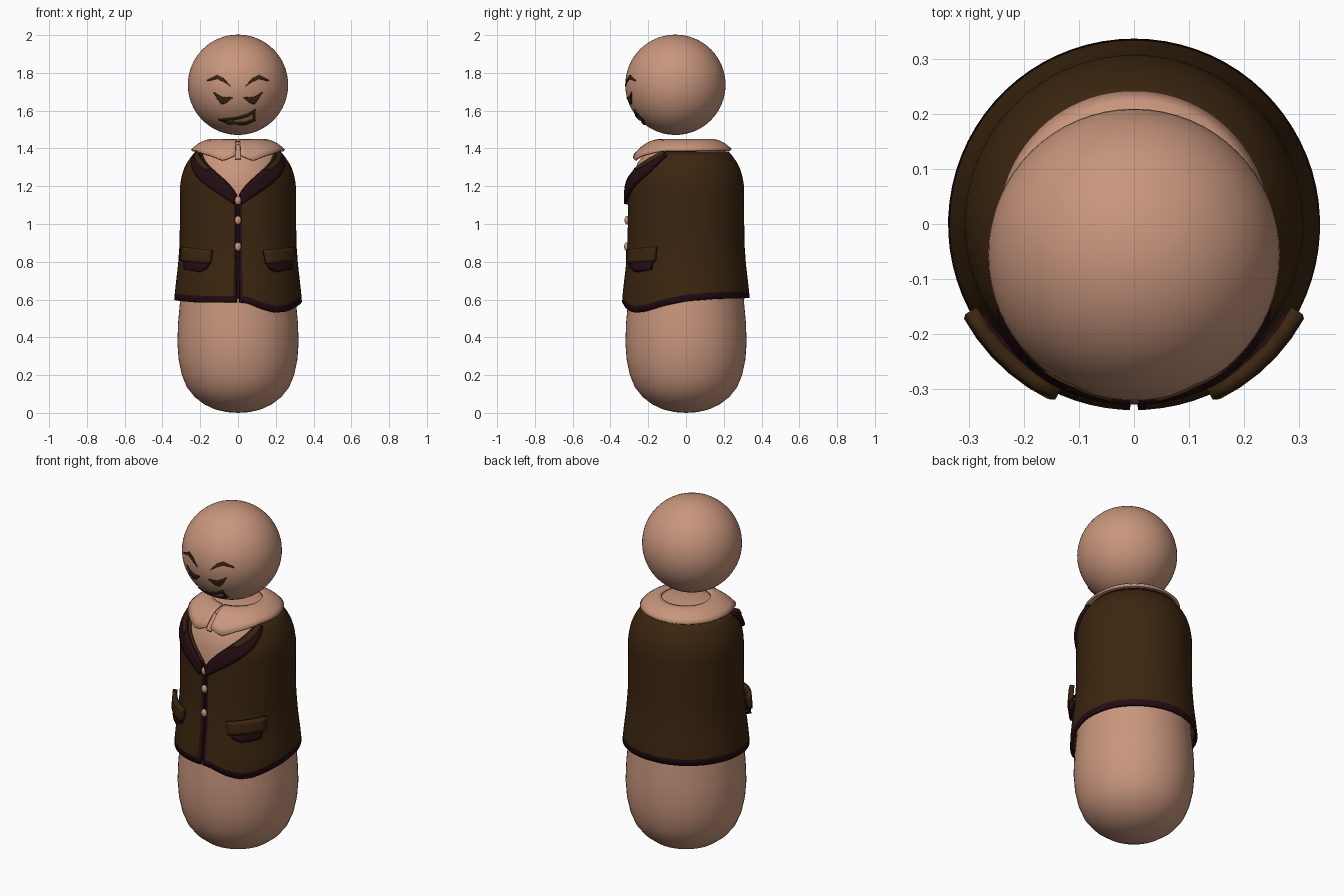
import bpy, bmesh
from math import sin, cos, sqrt, radians, pi

if "Cube" in bpy.data.objects:
    bpy.data.objects.remove(bpy.data.objects["Cube"])


def material(name, rgb):
    m = bpy.data.materials.new(name)
    m.use_nodes = True
    m.diffuse_color = (*rgb, 1)
    bsdf = m.node_tree.nodes["Principled BSDF"]
    bsdf.inputs["Base Color"].default_value = (*rgb, 1)
    bsdf.inputs["Roughness"].default_value = 0.7
    return m


SKIN = material("warm skin", (0.58, 0.305, 0.205))
BROWN = material("dark brown cloth", (0.044, 0.019, 0.005))
MAROON = material("maroon trim", (0.018, 0.004, 0.006))


def lookup(table, t):
    """Linear interpolation in a list of (key, value)."""
    if t <= table[0][0]:
        return table[0][1]
    for (k0, v0), (k1, v1) in zip(table, table[1:]):
        if t <= k1:
            return v0 + (v1 - v0) * (t - k0) / (k1 - k0)
    return table[-1][1]


def finish(bm, name, mats, thickness=0, offset=0, angle=35):
    me = bpy.data.meshes.new(name)
    bm.to_mesh(me)
    bm.free()
    ob = bpy.data.objects.new(name, me)
    bpy.context.collection.objects.link(ob)
    for m in mats:
        me.materials.append(m)
    if thickness:
        mod = ob.modifiers.new("Thickness", "SOLIDIFY")
        mod.thickness, mod.offset = thickness, offset
    bpy.ops.object.select_all(action="DESELECT")
    ob.select_set(True)
    bpy.context.view_layer.objects.active = ob
    bpy.ops.object.shade_smooth_by_angle(angle=radians(angle))
    return ob


def grid(columns, rows, point, closed=False, flip=False, mat=None):
    """Sheet of quads; point(i, j) gives each position."""
    bm = bmesh.new()
    vs = [[bm.verts.new(point(i, j)) for j in range(rows)] for i in range(columns)]
    for i in range(columns if closed else columns - 1):
        n = (i + 1) % columns
        for j in range(rows - 1):
            q = [vs[i][j], vs[n][j], vs[n][j + 1], vs[i][j + 1]]
            f = bm.faces.new(q[::-1] if flip else q)
            if mat:
                f.material_index = mat(i, j)
    return bm


def lathe(name, profile, mat, segments=64):
    def point(i, j):
        a, (r, z) = 2 * pi * i / segments, profile[j]
        return (r * sin(a), -r * cos(a), z)
    bm = grid(segments, len(profile), point, closed=True)
    bmesh.ops.remove_doubles(bm, verts=bm.verts, dist=1e-5)
    return finish(bm, name, [mat])


def ribbon(name, a, b, place, mat, thickness, steps=5, across=4, flip=False):
    """Curved plate between two edges a and b, laid on a surface by place()."""
    def along(pts, t):
        k = min(int(t), len(pts) - 2)
        return [p + (q - p) * (t - k) for p, q in zip(pts[k], pts[k + 1])]

    def point(i, j):
        p, q = along(a, i / steps), along(b, i / steps)
        return place(*[u + (v - u) * j / across for u, v in zip(p, q)])
    bm = grid((len(a) - 1) * steps + 1, across + 1, point, flip=flip)
    return finish(bm, name, [mat], thickness)


# Body
lathe("body", [(0, 0), (0.06, 0.004), (0.12, 0.018), (0.18, 0.046), (0.23, 0.085),
               (0.27, 0.135), (0.297, 0.2), (0.314, 0.28), (0.321, 0.37), (0.317, 0.48),
               (0.306, 0.6), (0.293, 0.8), (0.291, 1.15), (0.282, 1.24), (0.258, 1.32),
               (0.215, 1.38), (0.165, 1.42), (0.1, 1.436), (0, 1.44)], SKIN)

# Head
HEAD_Y, HEAD_Z, HEAD_R = -0.056, 1.737, 0.2655
bpy.ops.mesh.primitive_uv_sphere_add(segments=64, ring_count=32, radius=HEAD_R,
                                     location=(0, HEAD_Y, HEAD_Z))
head = bpy.context.object
head.name = "head"
head.data.materials.append(SKIN)
bpy.ops.object.shade_smooth()


def on_head(x, z):
    r = HEAD_R + 0.002
    return (x, HEAD_Y - sqrt(max(r * r - x * x - (z - HEAD_Z) ** 2, 0)), z)


# Face: brows, eyes and outlined grin
for side, word in ((1, "left"), (-1, "right")):
    def face(x, z, s=side):
        return on_head(s * x, z)
    ribbon(word + "_brow",
           [(0.04, 1.728), (0.075, 1.752), (0.11, 1.768), (0.162, 1.756)],
           [(0.046, 1.738), (0.075, 1.77), (0.11, 1.788), (0.162, 1.762)],
           face, BROWN, 0.005, flip=side < 0)
    ribbon(word + "_eye",
           [(0.028, 1.668), (0.06, 1.642), (0.085, 1.634), (0.105, 1.655), (0.128, 1.694)],
           [(0.03, 1.673), (0.06, 1.67), (0.085, 1.673), (0.105, 1.683), (0.13, 1.7)],
           face, BROWN, 0.005, flip=side < 0)

ring = [(-0.105, 1.553), (-0.01, 1.564), (0.05, 1.582), (0.092, 1.607),
        (0.092, 1.548), (0.04, 1.526), (-0.05, 1.529), (-0.105, 1.553)]
inner = [(-0.075, 1.546), (-0.01, 1.552), (0.05, 1.568), (0.08, 1.585),
         (0.08, 1.555), (0.036, 1.539), (-0.05, 1.54), (-0.075, 1.546)]
ribbon("grin_outline", inner, ring, on_head, BROWN, 0.005, across=2)

# Jacket: shell with a flared hem, open V neck and maroon borders
RADIUS = [(0.52, 0.34), (0.6, 0.338), (0.68, 0.33), (0.78, 0.318), (0.9, 0.309),
          (1.2, 0.307), (1.25, 0.3), (1.3, 0.284), (1.34, 0.262), (1.385, 0.225)]
HEM = [(-180, 0.61), (-90, 0.6), (-40, 0.585), (0, 0.585), (8, 0.582), (22, 0.55),
       (36, 0.53), (50, 0.537), (70, 0.568), (90, 0.592), (120, 0.605), (180, 0.61)]
angles = [1.2, 4] + [4 + 352 * i / 72 for i in range(1, 72)] + [356, 358.8]
ROWS = 26


def on_jacket(a, z, lift=0.0):
    r = lookup(RADIUS, z) + lift
    return (r * sin(radians(a)), -r * cos(radians(a)), z)


def neck(a):
    return 1.13 + 0.255 * min(1, abs(a) / 60) ** 0.6


def jacket_point(i, j):
    a = angles[i] if angles[i] <= 180 else angles[i] - 360
    low, high = lookup(HEM, a), neck(a)
    if j == 0:
        return on_jacket(a, low)
    base = low + 0.035
    return on_jacket(a, base + (high - base) * (j - 1) / (ROWS - 2))


bm = grid(len(angles), ROWS, jacket_point,
          mat=lambda i, j: int(j == 0 or i in (0, len(angles) - 2)))
finish(bm, "jacket", [BROWN, MAROON], 0.014, -1)

ribbon("placket", [(-2, 0.605), (-2, 1.13)], [(2, 0.605), (2, 1.13)],
       lambda a, z: on_jacket(a, z, -0.012), MAROON, 0.006, steps=16, flip=True)

# Lapels and pockets, mirrored
for side, word in ((1, "left"), (-1, "right")):
    def cloth(lift, s=side):
        return lambda a, z: on_jacket(s * a, z, lift)
    edge = [(a, neck(a)) for a in (1.5, 12, 28, 44, 60)]
    outer = [(4, 1.105), (20, 1.165), (36, 1.22), (49, 1.27), (66, 1.365)]
    ribbon(word + "_lapel", outer, edge, cloth(0.012), MAROON, 0.018, flip=side < 0)
    ribbon(word + "_lapel_top", [(32, 1.285), (46, 1.32), (63, 1.372)],
           [(28, neck(28)), (44, neck(44)), (60, neck(60))],
           cloth(0.022), BROWN, 0.01, flip=side < 0)
    ribbon(word + "_pocket", [(30, 0.765), (38, 0.745), (56, 0.758)],
           [(26, 0.83), (38, 0.83), (59, 0.83)], cloth(0.014), MAROON, 0.024,
           flip=side < 0)
    ribbon(word + "_pocket_flap", [(26, 0.79), (61, 0.803)],
           [(24, 0.862), (62, 0.88)], cloth(0.025), BROWN, 0.025, flip=side < 0)

# Buttons
for n, z in enumerate((1.125, 1.02, 0.88)):
    bpy.ops.mesh.primitive_uv_sphere_add(segments=16, ring_count=10, radius=0.019,
                                         location=(0, -lookup(RADIUS, z) - 0.003, z))
    button = bpy.context.object
    button.name = f"button_{n + 1}"
    button.scale = (0.9, 0.75, 1.2)
    button.data.materials.append(SKIN)
    bpy.ops.object.shade_smooth()

# Shirt collar: folded ring that droops into two points at the front
COLLAR_R = [(0, 0.272), (16, 0.284), (40, 0.27), (70, 0.25), (100, 0.242), (180, 0.238)]
COLLAR_Z = [(0, 1.37), (6, 1.357), (16, 1.335), (32, 1.362), (60, 1.388), (180, 1.392)]
SPAN = 72


def collar_point(i, j):
    a = 3 + 354 * i / SPAN
    turn = min(a, 360 - a)
    r1, z1 = lookup(COLLAR_R, turn), lookup(COLLAR_Z, turn)
    t = 1 - j / 6
    r = 0.13 + (r1 - 0.13) * t
    z = 1.444 + (z1 - 1.444) * t ** 2.2
    return (r * sin(radians(a)), -r * cos(radians(a)), z)


finish(grid(SPAN + 1, 7, collar_point), "shirt_collar", [SKIN], 0.012, 0)

# Small tab between the collar points
ribbon("collar_tab", [(-0.015, 1.345), (-0.012, 1.42)], [(0.015, 1.345), (0.012, 1.42)],
       lambda x, z: (x, -0.272 + (z - 1.345) * 0.95, z), SKIN, 0.012, flip=True)
